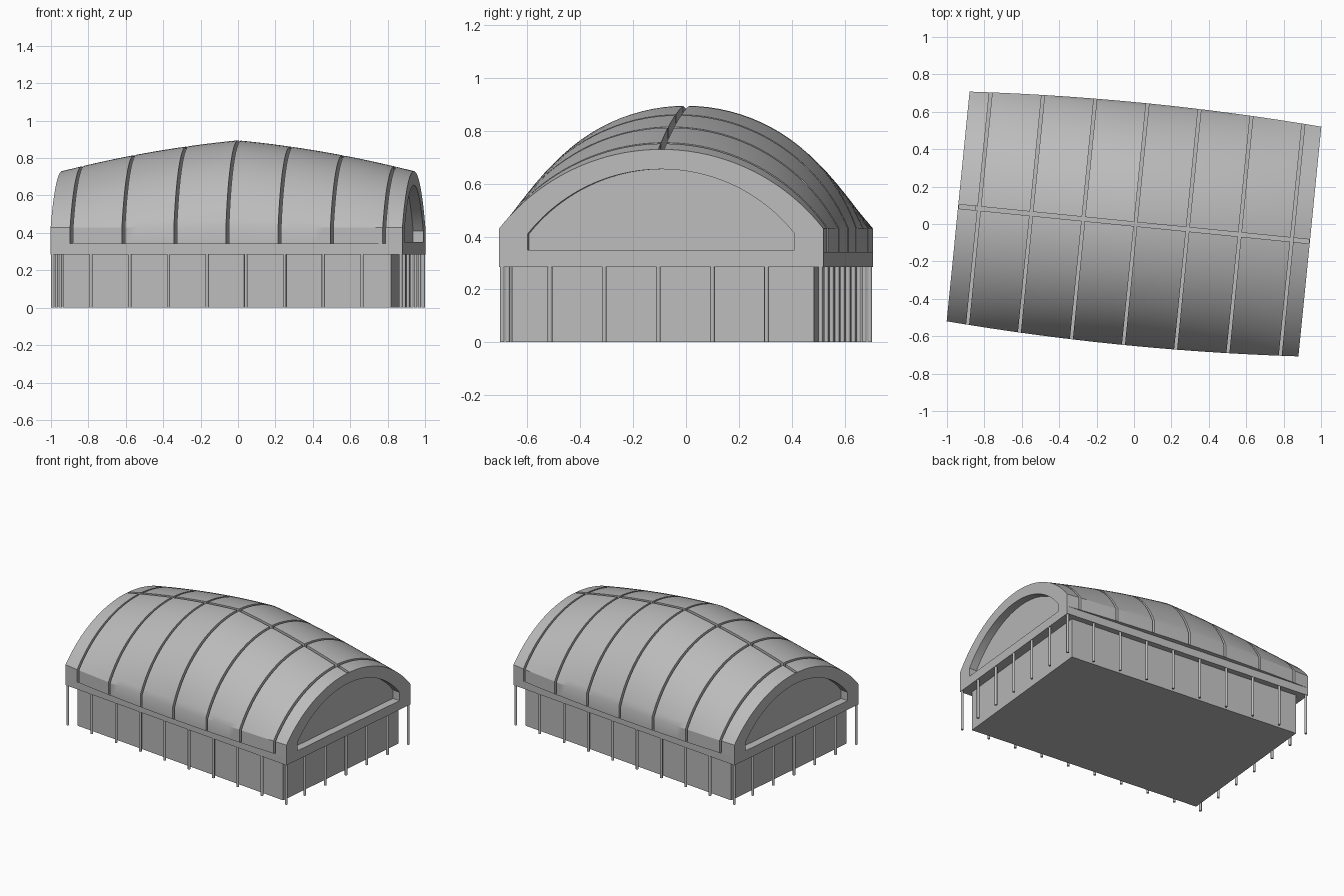
import bpy, bmesh, math
from mathutils import Matrix

cube = bpy.data.objects.get("Cube")
if cube:
    bpy.data.objects.remove(cube, do_unlink=True)

# One concrete grey for the whole building
grey = bpy.data.materials.new("concrete grey")
grey.use_nodes = True
COLOR = (0.5, 0.5, 0.5, 1)
grey.diffuse_color = COLOR
grey.node_tree.nodes["Principled BSDF"].inputs["Base Color"].default_value = COLOR

TURN = Matrix.Rotation(math.radians(-5.7), 4, "Z")
HALF_L, HALF_W = 0.945, 0.617
DECK_Z, ROOF_Z, SPRING_Z = 0.285, 0.34, 0.43


def finish(name, bm):
    bmesh.ops.recalc_face_normals(bm, faces=bm.faces)
    mesh = bpy.data.meshes.new(name)
    bm.to_mesh(mesh)
    bm.free()
    mesh.materials.append(grey)
    obj = bpy.data.objects.new(name, mesh)
    bpy.context.collection.objects.link(obj)
    obj.matrix_world = TURN
    return obj


def box(name, x0, x1, y0, y1, z0, z1):
    bm = bmesh.new()
    size = Matrix.Diagonal((x1 - x0, y1 - y0, z1 - z0, 1))
    place = Matrix.Translation(((x0 + x1) / 2, (y0 + y1) / 2, (z0 + z1) / 2))
    bmesh.ops.create_cube(bm, size=1, matrix=place @ size)
    return finish(name, bm)


def arch(half, base, spring, top, steps=40):
    """Cross-section: short upright sides with a circular arc above."""
    rise = top - spring
    radius = (half * half + rise * rise) / (2 * rise)
    sweep = math.asin(half / radius)
    pts = [(-half, base)]
    for i in range(steps + 1):
        a = sweep * (2 * i / steps - 1)
        pts.append((radius * math.sin(a), top - radius + radius * math.cos(a)))
    return pts + [(half, base)]


def loft(name, sections):
    """Skin a list of (x, outline) sections and cap both ends."""
    bm = bmesh.new()
    rings = [[bm.verts.new((x, y, z)) for y, z in pts] for x, pts in sections]
    for a, b in zip(rings, rings[1:]):
        for i in range(len(a)):
            j = (i + 1) % len(a)
            bm.faces.new((a[i], a[j], b[j], b[i]))
    bm.faces.new(rings[0])
    bm.faces.new(rings[-1])
    return finish(name, bm)


def cut(target, cutter):
    cutter.hide_render = True
    mod = target.modifiers.new("cut", "BOOLEAN")
    mod.operation = "DIFFERENCE"
    mod.solver = "EXACT"
    mod.object = cutter
    bpy.context.view_layer.objects.active = target
    bpy.ops.object.modifier_apply(modifier=mod.name)
    bpy.data.objects.remove(cutter, do_unlink=True)


# Vaulted roof, taller and wider in the middle
sections = []
for i in range(33):
    x = HALF_L * (i / 16 - 1)
    t = abs(x) / HALF_L
    top = 0.895 - 0.165 * (0.55 * t + 0.45 * t * t)
    sections.append((x, arch(HALF_W + 0.032 * (1 - t * t), ROOF_Z, SPRING_Z, top)))
roof = loft("vaulted_roof", sections)

# Arched recess in each gable
for s in (-1, 1):
    outline = arch(0.508, 0.35, 0.41, 0.655)
    cut(roof, loft("recess_cutter", [(s * 0.89, outline), (s * 1.1, outline)]))

# Open joints across the roof, and one along the ridge
for k in range(-3, 4):
    x = 0.008 + 0.28 * k
    cut(roof, box("joint_cutter", x - 0.008, x + 0.008, -1, 1, ROOF_Z + 0.002, 1.2))
cut(roof, box("ridge_cutter", -0.85, 0.85, -0.011, 0.011, ROOF_Z + 0.003, 1.2))
for s in (-1, 1):
    ends = sorted((s * 0.845, s * 0.94))
    cut(roof, box("ridge_end_cutter", *ends, -0.011, 0.011, 0.7, 1.2))

bpy.ops.object.select_all(action="DESELECT")
roof.select_set(True)
bpy.context.view_layer.objects.active = roof
bpy.ops.object.shade_smooth_by_angle(angle=math.radians(28))

# Deck under the roof and the set-back ground floor
box("roof_deck", -HALF_L, HALF_L, -HALF_W, HALF_W, DECK_Z, ROOF_Z)
box("ground_floor_walls", -0.88, 0.88, -0.575, 0.575, 0, DECK_Z)

# Slim posts around the edge, the same after a half turn
spots = []
for s in (-1, 1):
    spots += [(s * (0.935 - 0.208 * k), -s * 0.606) for k in range(9)]
    spots += [(s * 0.935, s * (0.606 - 0.206 * k)) for k in range(6)]
bm = bmesh.new()
for x, y in spots:
    bmesh.ops.create_cone(bm, cap_ends=True, segments=12, radius1=0.009, radius2=0.009,
                          depth=DECK_Z, matrix=Matrix.Translation((x, y, DECK_Z / 2)))
posts = finish("perimeter_posts", bm)
bpy.ops.object.select_all(action="DESELECT")
posts.select_set(True)
bpy.context.view_layer.objects.active = posts
bpy.ops.object.shade_smooth_by_angle(angle=math.radians(40))
